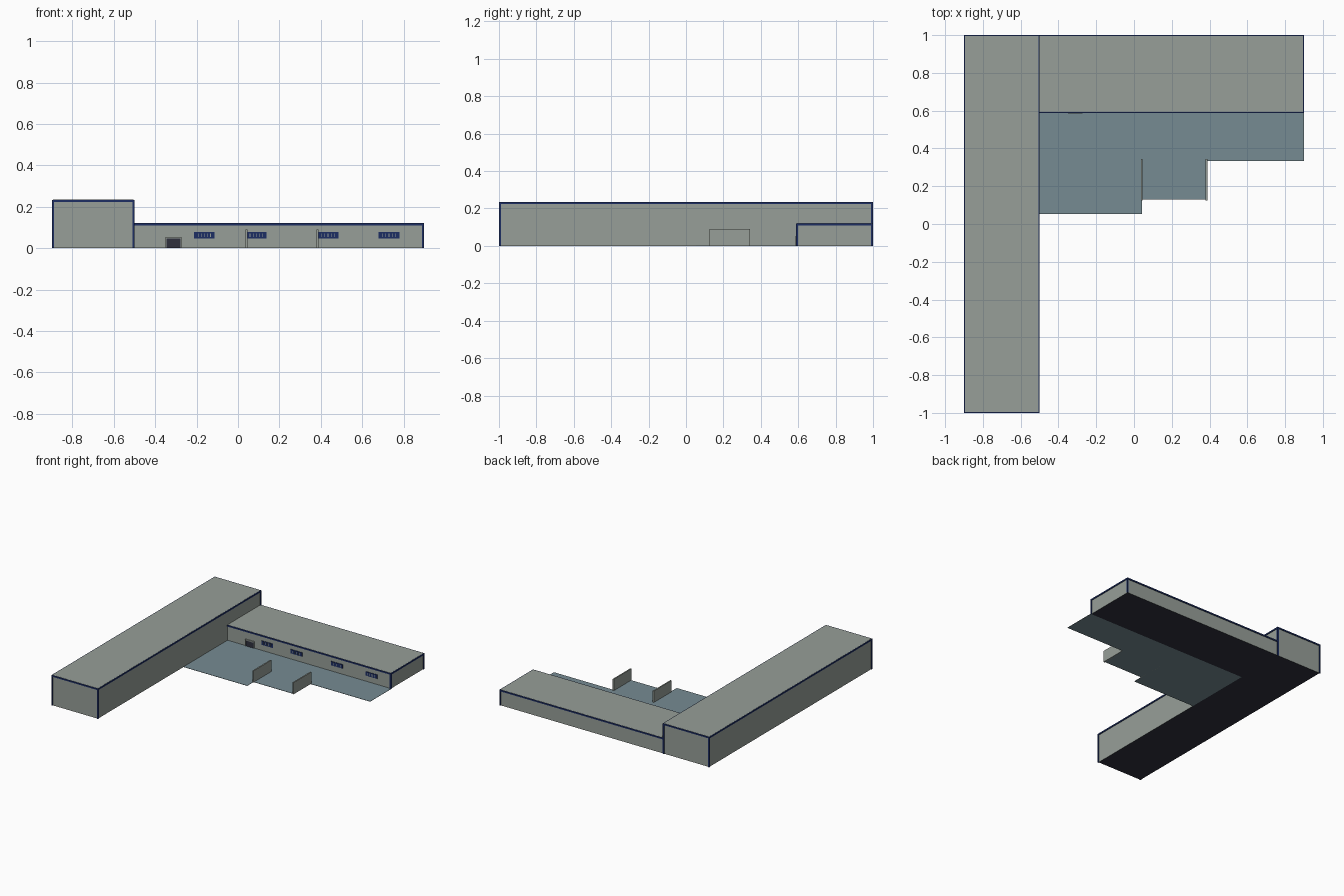
import bpy, bmesh

if "Cube" in bpy.data.objects:
    bpy.data.objects.remove(bpy.data.objects["Cube"])


def material(name, rgb):
    m = bpy.data.materials.new(name)
    m.diffuse_color = (*rgb, 1.0)
    m.use_nodes = True
    m.node_tree.nodes["Principled BSDF"].inputs["Base Color"].default_value = m.diffuse_color
    return m


GREY = material("concrete grey", (0.31, 0.345, 0.315))
NAVY = material("navy trim", (0.012, 0.027, 0.125))
SLATE = material("paving blue grey", (0.18, 0.26, 0.29))
DARK = material("dark panel", (0.028, 0.03, 0.048))


def boxes(name, spans, mat, under=None):
    """One object from several boxes (x0, x1, y0, y1, z0, z1)."""
    bm = bmesh.new()
    for x0, x1, y0, y1, z0, z1 in spans:
        vs = bmesh.ops.create_cube(bm, size=1)["verts"]
        for v in vs:
            v.co = (x1 if v.co.x > 0 else x0,
                    y1 if v.co.y > 0 else y0,
                    z1 if v.co.z > 0 else z0)
    bm.normal_update()
    me = bpy.data.meshes.new(name)
    me.materials.append(mat)
    if under:
        me.materials.append(under)
        for f in bm.faces:
            f.material_index = int(f.normal.z < -0.5)
    bm.to_mesh(me)
    bm.free()
    ob = bpy.data.objects.new(name, me)
    bpy.context.collection.objects.link(ob)
    return ob


P = 0.005    # how far the trim stands proud of the walls
T = 0.011    # trim width


def wing(name, x0, x1, y0, y1, h, left_trim=True):
    """Flat-roofed block with a roof band and corner posts."""
    bx0 = x0 + P if left_trim else x0
    boxes(name, [(bx0, x1 - P, y0 + P, y1 - P, 0, h)], GREY, DARK)
    zb, zt = h - T - 0.001, h - 0.001
    band = [(x0, x1, y0, y0 + P, zb, zt), (x0, x1, y1 - P, y1, zb, zt),
            (x1 - P, x1, y0 + P, y1 - P, zb, zt)]
    xs = [(x1 - T, x1)]
    if left_trim:
        band.append((x0, x0 + P, y0 + P, y1 - P, zb, zt))
        xs.append((x0, x0 + T))
    boxes(name + "_roof_band", band, NAVY)
    posts = [(a, b, c, d, 0, zb) for a, b in xs
             for c, d in ((y0, y0 + T), (y1 - T, y1))]
    boxes(name + "_corner_posts", posts, NAVY)


# The two wings of the building
wing("tall_wing", -0.9, -0.5, -1, 1, 0.235)
wing("low_wing", -0.505, 0.9, 0.588, 1, 0.122, left_trim=False)

# Stepped terrace in the inner corner
outline = [(-0.505, 0.593), (-0.505, 0.053), (0.042, 0.053), (0.042, 0.13),
           (0.386, 0.13), (0.386, 0.333), (0.9, 0.333), (0.9, 0.593)]
bm = bmesh.new()
face = bm.faces.new([bm.verts.new((x, y, 0)) for x, y in outline])
top = bmesh.ops.extrude_face_region(bm, geom=[face])["geom"]
for v in top:
    if isinstance(v, bmesh.types.BMVert):
        v.co.z = 0.002
bmesh.ops.recalc_face_normals(bm, faces=bm.faces)
me = bpy.data.meshes.new("terrace")
bm.to_mesh(me)
bm.free()
me.materials.append(SLATE)
bpy.context.collection.objects.link(bpy.data.objects.new("terrace", me))

# Free-standing divider walls
boxes("divider_walls", [(x - 0.005, x + 0.005, 0.125, 0.343, 0, 0.09)
                        for x in (0.041, 0.384)], GREY)

# Windows: navy plates with thin pale bars
WALL = 0.593
panes, bars = [], []
for x in (-0.213, 0.038, 0.385, 0.68):
    panes.append((x, x + 0.1, WALL - 0.004, WALL, 0.047, 0.078))
    for i in range(5):
        c = x + 0.02 + i * 0.015
        bars.append((c - 0.0015, c + 0.0015, WALL - 0.005, WALL - 0.004, 0.053, 0.072))
boxes("windows", panes, NAVY)
boxes("window_bars", bars, GREY)

# Entrance door with a grey frame
boxes("door", [(-0.345, -0.278, WALL - 0.005, WALL, 0.002, 0.046)], DARK)
boxes("door_frame", [(-0.35, -0.345, WALL - 0.008, WALL, 0.002, 0.054),
                     (-0.278, -0.273, WALL - 0.008, WALL, 0.002, 0.054),
                     (-0.345, -0.278, WALL - 0.008, WALL, 0.046, 0.054)], GREY)
